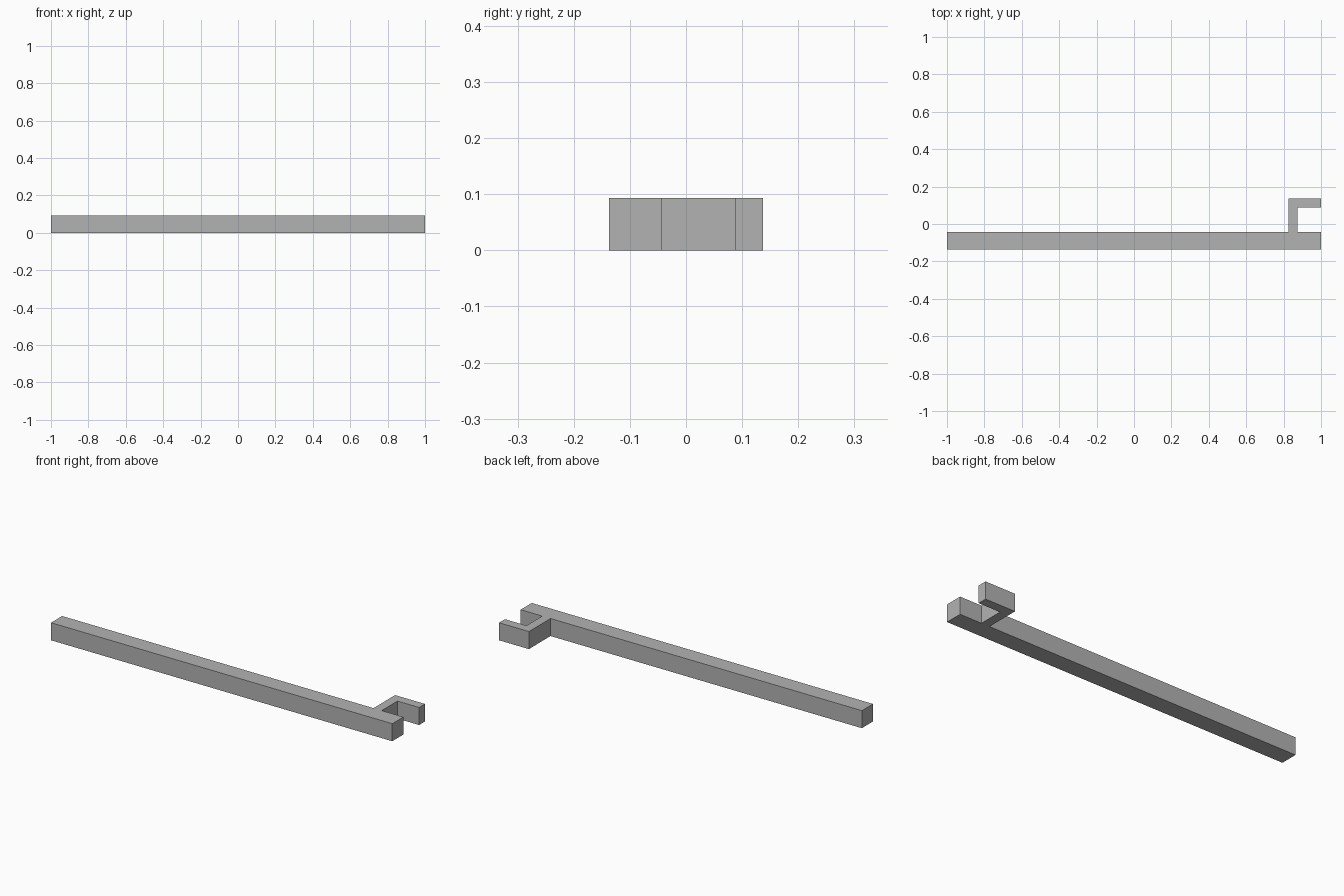
import bpy
import bmesh

cube = bpy.data.objects.get("Cube")
if cube:
    bpy.data.objects.remove(cube, do_unlink=True)

HEIGHT = 0.093
HALF_DEPTH = 0.137
BAR_BACK = -0.044
ARM_LEFT, ARM_RIGHT = 0.825, 0.873
FINGER_FRONT = 0.088

# Single grey material
grey = bpy.data.materials.new("plain grey")
grey.use_nodes = True
colour = (0.45, 0.45, 0.45, 1)
grey.diffuse_color = colour
grey.node_tree.nodes["Principled BSDF"].inputs["Base Color"].default_value = colour

# Plan outline: long bar, short arm and hooked finger
outline = [
    (-1, -HALF_DEPTH), (1, -HALF_DEPTH), (1, BAR_BACK),
    (ARM_RIGHT, BAR_BACK), (ARM_RIGHT, FINGER_FRONT),
    (1, FINGER_FRONT), (1, HALF_DEPTH), (ARM_LEFT, HALF_DEPTH),
    (ARM_LEFT, BAR_BACK), (-1, BAR_BACK),
]

# Extrude the outline upwards into one solid piece
bm = bmesh.new()
base = bm.faces.new([bm.verts.new((x, y, 0)) for x, y in outline])
result = bmesh.ops.extrude_face_region(bm, geom=[base], use_keep_orig=True)
top = [v for v in result["geom"] if isinstance(v, bmesh.types.BMVert)]
bmesh.ops.translate(bm, verts=top, vec=(0, 0, HEIGHT))
bmesh.ops.recalc_face_normals(bm, faces=bm.faces)

mesh = bpy.data.meshes.new("hooked_bar")
bm.to_mesh(mesh)
bm.free()
mesh.materials.append(grey)
bpy.context.collection.objects.link(bpy.data.objects.new("hooked_bar", mesh))
